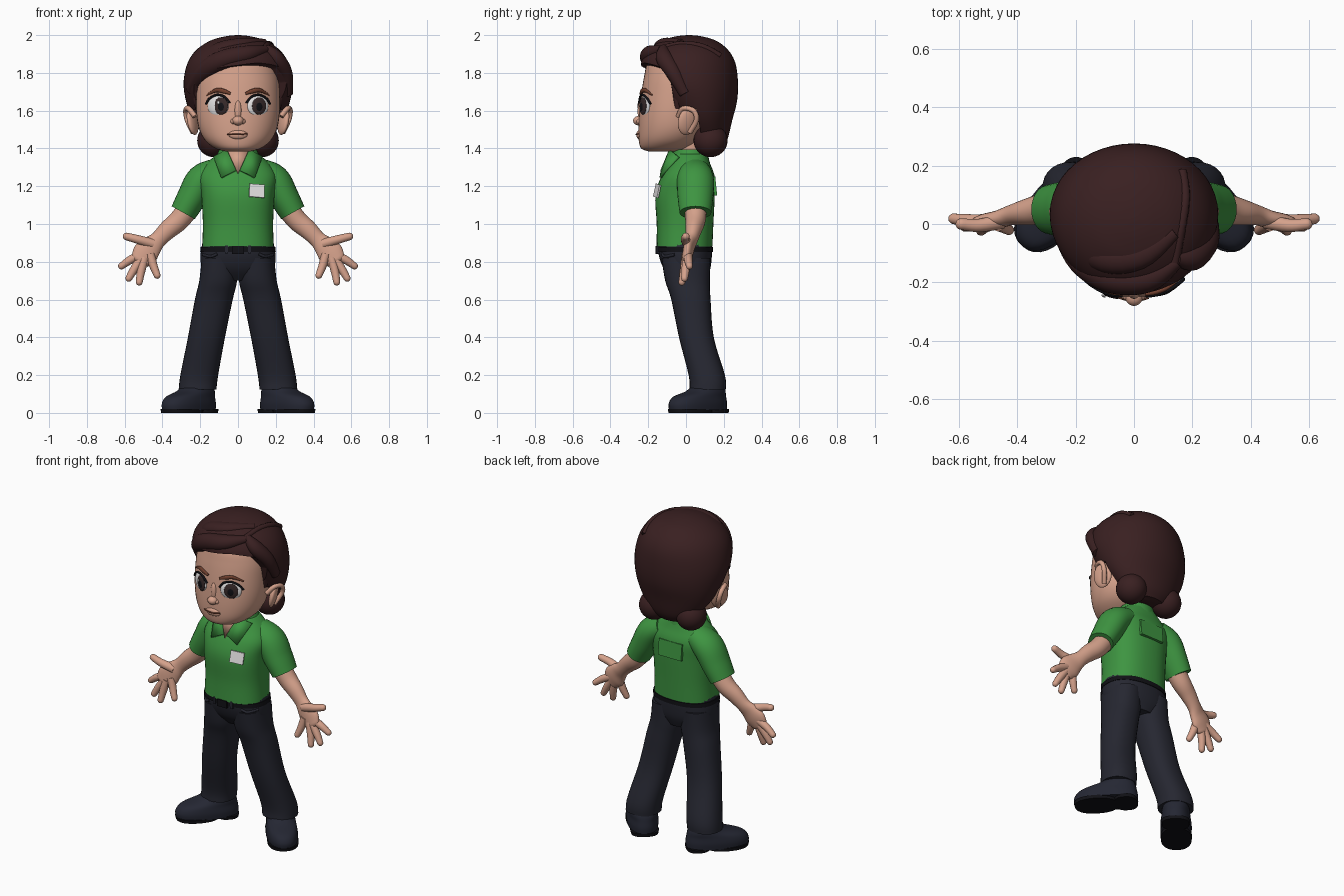
import bpy, bmesh, math
from mathutils import Vector, Matrix, Euler

cube = bpy.data.objects.get("Cube")
if cube:
    bpy.data.objects.remove(cube, do_unlink=True)


def material(name, *rgb):
    m = bpy.data.materials.new(name)
    colour = [(c / 255) ** 2.2 for c in rgb] + [1]
    m.use_nodes = True
    m.diffuse_color = colour
    m.node_tree.nodes["Principled BSDF"].inputs["Base Color"].default_value = colour
    return m


SKIN = material("skin", 212, 160, 138)
HAIR = material("dark_brown_hair", 60, 37, 38)
GREEN = material("green_cloth", 64, 147, 67)
TROUSER = material("charcoal_cloth", 42, 43, 52)
SHOE = material("shoe_leather", 41, 43, 54)
BLACK = material("black", 24, 24, 28)
WHITE = material("white", 232, 230, 230)
BROW = material("brow_brown", 112, 66, 50)
IRIS = material("iris_brown", 58, 46, 46)

parts = []


def make(name, bm, mat):
    bmesh.ops.recalc_face_normals(bm, faces=bm.faces)
    me = bpy.data.meshes.new(name)
    bm.to_mesh(me)
    bm.free()
    me.materials.append(mat)
    ob = bpy.data.objects.new(name, me)
    bpy.context.collection.objects.link(ob)
    parts.append(ob)
    return ob


def spline(pts, steps=5):
    """Smooth path through stations of any width."""
    pts = [Vector(p) for p in pts]
    out = []
    for i in range(len(pts) - 1):
        b, c = pts[i], pts[i + 1]
        a, d = pts[max(i - 1, 0)], pts[min(i + 2, len(pts) - 1)]
        for k in range(steps):
            t = k / steps
            out.append(b + (c - a) * (t / 2) + (a * 2 - b * 5 + c * 4 - d) * (t * t / 2)
                       + (b * 3 - a - c * 3 + d) * (t ** 3 / 2))
    return out + [pts[-1]]


def loft(name, stations, mat, side=1, flat=False, power=2.0, dome=False, n=28):
    """Skin elliptical rings (x, y, z, width, depth) along a path."""
    st = spline([(s[0] * side, *s[1:]) for s in stations])
    rings = []
    for i, s in enumerate(st):
        t = (st[min(i + 1, len(st) - 1)] - st[max(i - 1, 0)])[:3]
        t = Vector((0, 0, 1)) if flat else Vector(t).normalized()
        rings.append((Vector(s[:3]), t, max(s[3], .001), max(s[4], .001)))
    if dome:
        c, t, a, b = rings[-1]
        for ang in (.4, .8, 1.15, 1.45):
            k = math.cos(ang)
            rings.append((c + t * min(a, b) * math.sin(ang), t, a * k, b * k))
    bm = bmesh.new()
    loops = []
    for c, t, a, b in rings:
        v = (Vector((0, 1, 0)) - t * t.y).normalized()
        u = v.cross(t)
        loop = []
        for j in range(n):
            ca, sa = math.cos(j * math.tau / n), math.sin(j * math.tau / n)
            e = 2 / power
            loop.append(bm.verts.new(c + u * a * math.copysign(abs(ca) ** e, ca)
                                     + v * b * math.copysign(abs(sa) ** e, sa)))
        loops.append(loop)
    for p, q in zip(loops, loops[1:]):
        for j in range(n):
            bm.faces.new((p[j], p[(j + 1) % n], q[(j + 1) % n], q[j]))
    bm.faces.new(loops[0])
    bm.faces.new(loops[-1])
    return make(name, bm, mat)


def solid(name, loc, scale, mat, rot=(0, 0, 0), box=False):
    bm = bmesh.new()
    if box:
        bmesh.ops.create_cube(bm, size=2)
    else:
        bmesh.ops.create_uvsphere(bm, u_segments=28, v_segments=18, radius=1)
    m = Matrix.LocRotScale(Vector(loc), Euler(rot), Vector(scale))
    bmesh.ops.transform(bm, matrix=m, verts=bm.verts)
    return make(name, bm, mat)


def tube(name, pts, r, mat, side=1):
    return loft(name, [(*p, r, r) for p in pts], mat, side, n=10)


def sheet(name, pts, mat, thick):
    bm = bmesh.new()
    bm.faces.new([bm.verts.new(p) for p in pts])
    ob = make(name, bm, mat)
    mod = ob.modifiers.new("thickness", "SOLIDIFY")
    mod.thickness, mod.offset = thick, 0
    return ob


# Head and neck
loft("head", [(0, -.12, 1.385, .07, .08), (0, -.115, 1.4, .12, .122), (0, -.09, 1.44, .172, .16),
              (0, -.07, 1.5, .205, .182), (0, -.06, 1.58, .22, .188), (0, -.05, 1.68, .222, .188),
              (0, -.04, 1.78, .215, .182), (0, -.03, 1.86, .19, .17), (0, -.02, 1.93, .12, .11)],
     SKIN, flat=True, power=2.1, n=40)
loft("neck", [(0, .03, 1.25, .085, .08), (0, .03, 1.35, .078, .075), (0, .02, 1.46, .08, .08)], SKIN)
solid("nose_tip", (0, -.25, 1.547), (.03, .03, .025), SKIN)
solid("nose_bridge", (0, -.236, 1.595), (.02, .02, .06), SKIN)
solid("lips", (0, -.247, 1.473), (.05, .016, .024), SKIN)
tube("mouth_line", [(-.058, -.25, 1.476), (0, -.264, 1.474), (.05, -.252, 1.478)], .004, BROW)

for s, label in ((1, "left"), (-1, "right")):
    # Face details
    turn = s * .44
    solid(label + "_nostril", (s * .024, -.244, 1.543), (.016, .018, .015), SKIN)
    solid(label + "_eye", (s * .105, -.218, 1.624), (.061, .016, .055), WHITE, (0, 0, turn))
    ix = .112 if s > 0 else -.09
    iy = -.228 if s > 0 else -.237
    solid(label + "_iris", (ix, iy, 1.625), (.041, .009, .046), IRIS, (0, 0, turn))
    solid(label + "_pupil", (ix, iy - .005, 1.622), (.022, .006, .026), BLACK, (0, 0, turn))
    solid(label + "_eye_glint", (ix - .014, iy - .009, 1.643), (.008, .004, .009), WHITE, (0, 0, turn))
    tube(label + "_lash", [(.044, -.246, 1.64), (.07, -.243, 1.672), (.11, -.23, 1.684),
                           (.15, -.206, 1.665), (.17, -.188, 1.635)], .006, BLACK, s)
    loft(label + "_brow", [(.04, -.24, 1.69, .007, .006), (.075, -.234, 1.703, .012, .008),
                           (.115, -.216, 1.708, .011, .008), (.165, -.177, 1.682, .004, .005)],
         BROW, s, n=12)
    solid(label + "_ear", (s * .24, .01, 1.545), (.022, .056, .075), SKIN, (-.15, s * .2, s * .4))
    tube(label + "_ear_rim", [(.228, -.04, 1.57), (.262, -.015, 1.612), (.276, .04, 1.6),
                              (.268, .055, 1.55), (.238, .02, 1.485)], .014, SKIN, s)

    # Hair knots and sideburns
    solid(label + "_hair_knot", (s * .128, .13, 1.442), (.088, .09, .088), HAIR)
    loft(label + "_sideburn", [(.245, -.01, 1.75, .03, .06), (.228, -.035, 1.68, .018, .035),
                               (.218, -.045, 1.61, .008, .012)], HAIR, s)

    # Sleeve, arm and hand
    loft(label + "_sleeve", [(.11, .045, 1.28, .07, .085), (.19, .05, 1.232, .084, .098),
                             (.245, .05, 1.14, .078, .094), (.29, .05, 1.06, .07, .084)], GREEN, s)
    loft(label + "_arm", [(.25, .05, 1.1, .058, .06), (.31, .05, 1.022, .055, .054),
                          (.37, .04, .97, .05, .044), (.42, .03, .92, .044, .034),
                          (.455, .018, .885, .056, .03), (.49, .01, .845, .068, .028),
                          (.515, .003, .81, .055, .024)], SKIN, s, dome=True)
    fingers = {"thumb": [(.45, .01, .895), (.53, -.005, .918), (.59, 0, .934)],
               "index_finger": [(.51, .01, .84), (.57, .012, .81), (.617, .018, .777)],
               "middle_finger": [(.51, .005, .82), (.55, -.002, .76), (.578, -.008, .712)],
               "ring_finger": [(.495, 0, .82), (.513, -.01, .75), (.523, -.022, .692)],
               "little_finger": [(.465, 0, .84), (.448, -.008, .78), (.428, -.02, .728)]}
    for finger, pts in fingers.items():
        radii = (.027, .023, .02) if finger == "thumb" else (.024, .022, .018)
        loft(label + "_" + finger, [(*p, r, r) for p, r in zip(pts, radii)], SKIN, s, dome=True, n=14)

    # Trouser leg and shoe
    loft(label + "_trouser_leg", [(.098, 0, .82, .094, .13), (.105, .008, .7, .1, .118),
                                  (.128, .026, .6, .1, .104), (.167, .055, .4, .098, .092),
                                  (.205, .11, .2, .1, .096), (.214, .115, .125, .1, .096)],
         TROUSER, s, flat=True, power=2.3)
    shoe = loft(label + "_shoe", [(0, 0, .015, .088, .182), (0, 0, .05, .09, .183),
                                  (0, .012, .085, .085, .165), (0, .055, .115, .08, .115),
                                  (0, .075, .15, .07, .08)], SHOE, flat=True, power=2.3)
    sole = loft(label + "_sole", [(0, -.055, 0, .088, .125), (0, -.055, .02, .09, .13)],
                BLACK, flat=True, power=2.3)
    heel = loft(label + "_heel", [(0, .115, 0, .078, .066), (0, .115, .02, .082, .068)],
                BLACK, flat=True, power=2.5)
    for ob in (shoe, sole, heel):
        ob.matrix_world = Matrix.Translation((s * .26, .063, 0)) @ Matrix.Rotation(s * .72, 4, "Z")

    # Collar wing, pocket edge and belt loop
    sheet(label + "_collar_wing", [(s * .058, -.084, 1.392), (s * .01, -.128, 1.285),
                                   (s * .088, -.134, 1.245), (s * .128, -.04, 1.355)], GREEN, .014)
    tube(label + "_pocket_edge", [(.11, -.125, .842), (.145, -.112, .828), (.185, -.06, .838)],
         .008, TROUSER, s)
    solid(label + "_belt_loop", (s * .06, -.145, .865), (.008, .008, .022), TROUSER, box=True)

# Hair cap with the face opening cut away
cap = loft("hair_cap", [(0, .13, 1.4, .1, .06), (0, .12, 1.45, .165, .1), (0, .09, 1.55, .238, .155),
                        (0, .06, 1.65, .275, .21), (0, .03, 1.75, .288, .245), (0, .012, 1.85, .268, .25),
                        (0, .012, 1.92, .222, .212), (0, .015, 1.97, .148, .145),
                        (0, .015, 1.993, .07, .07), (0, .015, 2.0, .01, .01)], HAIR, flat=True, n=48)
outline = [(-.6, 1.845), (-.22, 1.84), (-.13, 1.8), (-.08, 1.72), (-.05, 1.6), (.055, 1.61),
           (.075, 1.5), (.09, 1.3), (-.6, 1.3)]
bm = bmesh.new()
ends = [[bm.verts.new((x, y, z + (.13 * x if z > 1.7 else 0))) for y, z in outline] for x in (-.5, .5)]
for e in ends:
    bm.faces.new(e)
for j in range(len(outline)):
    k = (j + 1) % len(outline)
    bm.faces.new((ends[0][j], ends[0][k], ends[1][k], ends[1][j]))
cutter = make("face_cutter", bm, HAIR)
cutter.hide_render = True
parts.remove(cutter)
cut = cap.modifiers.new("face_opening", "BOOLEAN")
cut.operation, cut.solver, cut.object = "DIFFERENCE", "EXACT", cutter
bpy.context.view_layer.objects.active = cap
bpy.ops.object.modifier_apply(modifier=cut.name)
bpy.data.objects.remove(cutter, do_unlink=True)

# Swept locks on either side of the parting
loft("fringe_lock", [(.15, -.13, 1.925, .02, .02), (.05, -.188, 1.9, .045, .045),
                     (-.08, -.188, 1.868, .052, .048), (-.18, -.13, 1.805, .048, .042),
                     (-.248, -.03, 1.71, .03, .03)], HAIR)
loft("crown_lock", [(.14, -.03, 1.965, .015, .02), (.02, -.11, 1.95, .035, .045),
                    (-.12, -.11, 1.905, .045, .05), (-.245, 0, 1.79, .03, .03)], HAIR)
loft("parted_lock", [(.145, -.12, 1.935, .02, .02), (.2, -.115, 1.88, .04, .045),
                     (.25, -.065, 1.8, .038, .04), (.266, -.005, 1.69, .025, .03)], HAIR)
tube("parting_ridge", [(.14, -.13, 1.93), (.16, -.02, 1.952), (.175, .09, 1.938), (.165, .18, 1.89)],
     .017, HAIR)

# Shirt
loft("shirt", [(0, -.008, .88, .19, .148), (0, -.005, 1.0, .186, .15), (0, -.005, 1.15, .194, .157),
               (0, .01, 1.25, .205, .142), (0, .02, 1.32, .165, .108), (0, .022, 1.37, .11, .092)],
     GREEN, flat=True, power=2.4, n=40)
loft("collar_stand", [(0, .022, 1.34, .122, .1), (0, .024, 1.395, .1, .09)], GREEN, flat=True)
sheet("open_neck", [(-.058, -.082, 1.395), (.058, -.082, 1.395), (0, -.13, 1.265)], SKIN, .009)
solid("name_badge", (.1, -.153, 1.176), (.041, .0045, .035), WHITE, (-.2, .08, .25), box=True)
solid("back_panel", (0, .152, 1.2), (.08, .008, .05), GREEN, (.1, 0, 0), box=True)

# Trouser seat and belt
loft("trouser_seat", [(0, .02, .7, .1, .085), (0, .006, .76, .185, .122), (0, -.003, .83, .198, .14),
                      (0, -.005, .895, .19, .144)], TROUSER, flat=True, power=2.3)
loft("belt", [(0, -.005, .852, .2, .147), (0, -.005, .878, .198, .148)], BLACK, flat=True, power=2.3)
solid("belt_buckle", (0, -.152, .862), (.032, .009, .022), BLACK, box=True)

# Smooth surfaces with crisp edges
bpy.ops.object.select_all(action="DESELECT")
for ob in parts:
    ob.select_set(True)
bpy.context.view_layer.objects.active = cap
bpy.ops.object.shade_smooth_by_angle(angle=math.radians(45))
